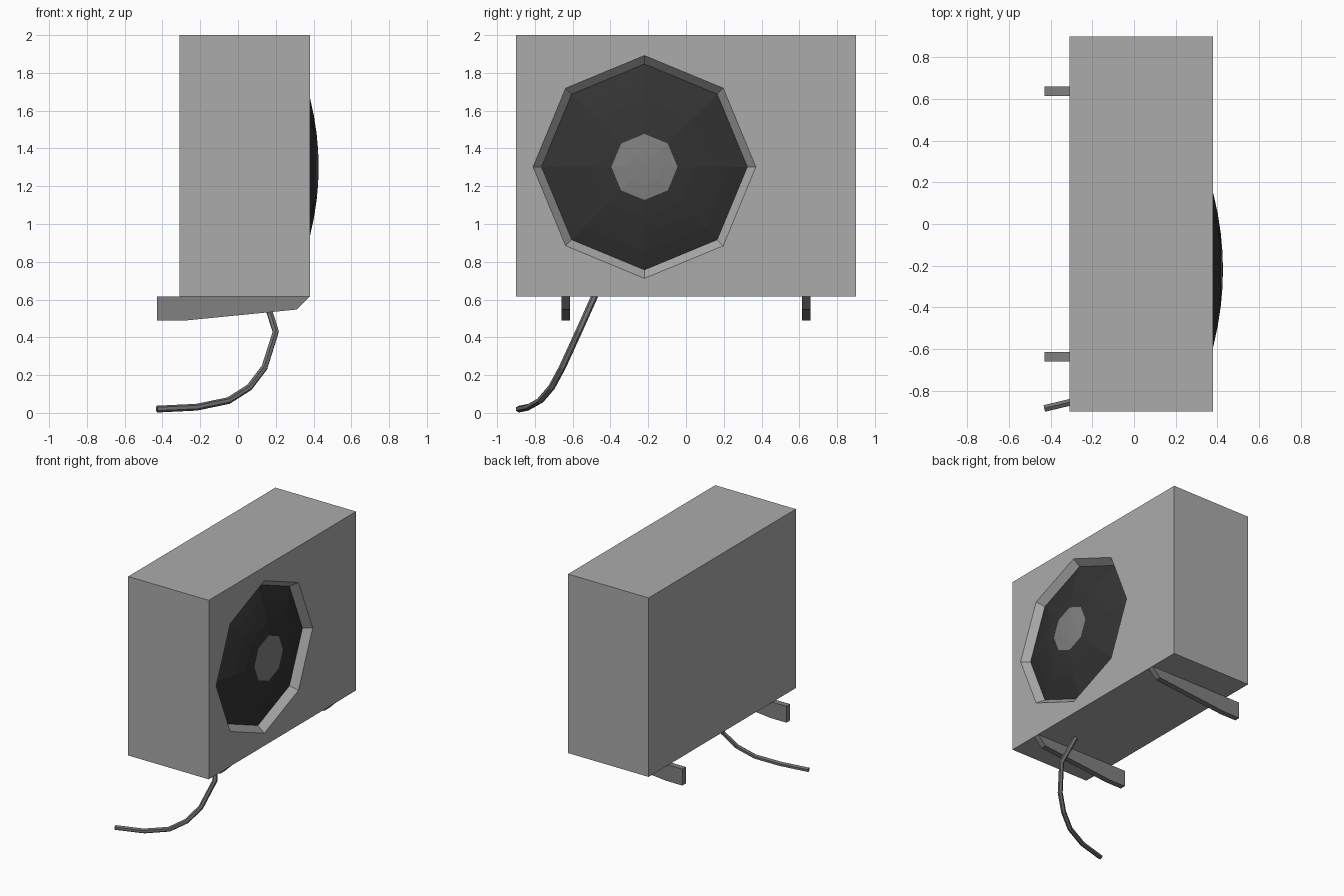
import bpy
import math

if "Cube" in bpy.data.objects:
    bpy.data.objects.remove(bpy.data.objects["Cube"])


def material(name, v):
    m = bpy.data.materials.new(name)
    m.diffuse_color = (v, v, v, 1)
    m.use_nodes = True
    m.node_tree.nodes["Principled BSDF"].inputs["Base Color"].default_value = m.diffuse_color
    return m


CASING = material("casing_grey", 0.41)
METAL = material("mid_grey", 0.22)
PIPE = material("pipe_grey", 0.17)
DARK = material("fan_black", 0.033)


def make(name, verts, faces, *mats):
    me = bpy.data.meshes.new(name)
    me.from_pydata(verts, [], faces)
    for m in mats:
        me.materials.append(m)
    me.update()
    ob = bpy.data.objects.new(name, me)
    bpy.context.collection.objects.link(ob)
    return ob


X0, X1, Y, Z0, Z1 = -0.31, 0.38, 0.90, 0.615, 2.0   # casing extents
CY, CZ = -0.22, 1.302                               # fan centre


def octagon(r, x):
    return [(x, CY + r * math.cos(i * math.pi / 4), CZ + r * math.sin(i * math.pi / 4))
            for i in range(8)]


def dome_x(r):
    return 0.427 - 0.345 * r * r


# Casing: box with an octagonal opening and a sloping rim
R_OUT, R_IN = 0.59, 0.545
corners = [(Y, Z1), (-Y, Z1), (-Y, Z0), (Y, Z0)]
verts = [(X1, y, z) for y, z in corners] + [(X0, y, z) for y, z in corners]
verts += octagon(R_OUT, X1) + octagon(R_IN, dome_x(R_IN))
faces = [(7, 6, 5, 4)]
for k in range(4):
    n = (k + 1) % 4
    faces.append((n, k, 4 + k, 4 + n))
    o = [8 + (2 * k + j) % 8 for j in (1, 2, 3)]
    faces.append((o[0], k, n, o[2], o[1]))
for i in range(8):
    j = (i + 1) % 8
    faces.append((8 + i, 8 + j, 16 + j, 16 + i))
make("casing", verts, faces, CASING)

# Fan: shallow eight-sided dome with a grey hub
HUB = 0.175
radii = [R_IN, 0.45, 0.36, 0.27, HUB, 0.09]
verts, faces = [], []
for r in radii:
    verts += octagon(r, dome_x(r))
for a in range(0, 8 * (len(radii) - 1), 8):
    for i in range(8):
        j = (i + 1) % 8
        faces.append((a + i, a + j, a + 8 + j, a + 8 + i))
last = 8 * (len(radii) - 1)
verts.append((dome_x(0), CY, CZ))
faces += [(last + i, last + (i + 1) % 8, last + 8) for i in range(8)]
fan = make("fan_dome", verts, faces, DARK, METAL)
for p in fan.data.polygons:
    if math.hypot(p.center.y - CY, p.center.z - CZ) < HUB:
        p.material_index = 1

# Two tapered support brackets
profile = [(-0.43, 0.488), (-0.29, 0.488), (0.31, 0.547), (0.38, Z0), (-0.43, Z0)]
n = len(profile)
for name, yc in (("left_bracket", -0.637), ("right_bracket", 0.637)):
    verts = [(x, yc + s, z) for s in (-0.022, 0.022) for x, z in profile]
    faces = [tuple(range(n)), tuple(range(2 * n - 1, n - 1, -1))]
    faces += [((i + 1) % n, i, n + i, n + (i + 1) % n) for i in range(n)]
    make(name, verts, faces, METAL)

# Bent drain pipe
path = [(0.14, -0.483, 0.62), (0.20, -0.568, 0.43), (0.14, -0.655, 0.24),
        (0.06, -0.712, 0.135), (-0.05, -0.772, 0.065), (-0.22, -0.835, 0.03),
        (-0.43, -0.885, 0.02)]
cu = bpy.data.curves.new("pipe", 'CURVE')
cu.dimensions = '3D'
cu.bevel_depth = 0.018
cu.bevel_resolution = 1
cu.use_fill_caps = True
sp = cu.splines.new('POLY')
sp.points.add(len(path) - 1)
for pt, co in zip(sp.points, path):
    pt.co = (*co, 1)
sp.use_smooth = False
cu.materials.append(PIPE)
pipe = bpy.data.objects.new("drain_pipe", cu)
bpy.context.collection.objects.link(pipe)
bpy.context.view_layer.objects.active = pipe
pipe.select_set(True)
bpy.ops.object.convert(target='MESH')
